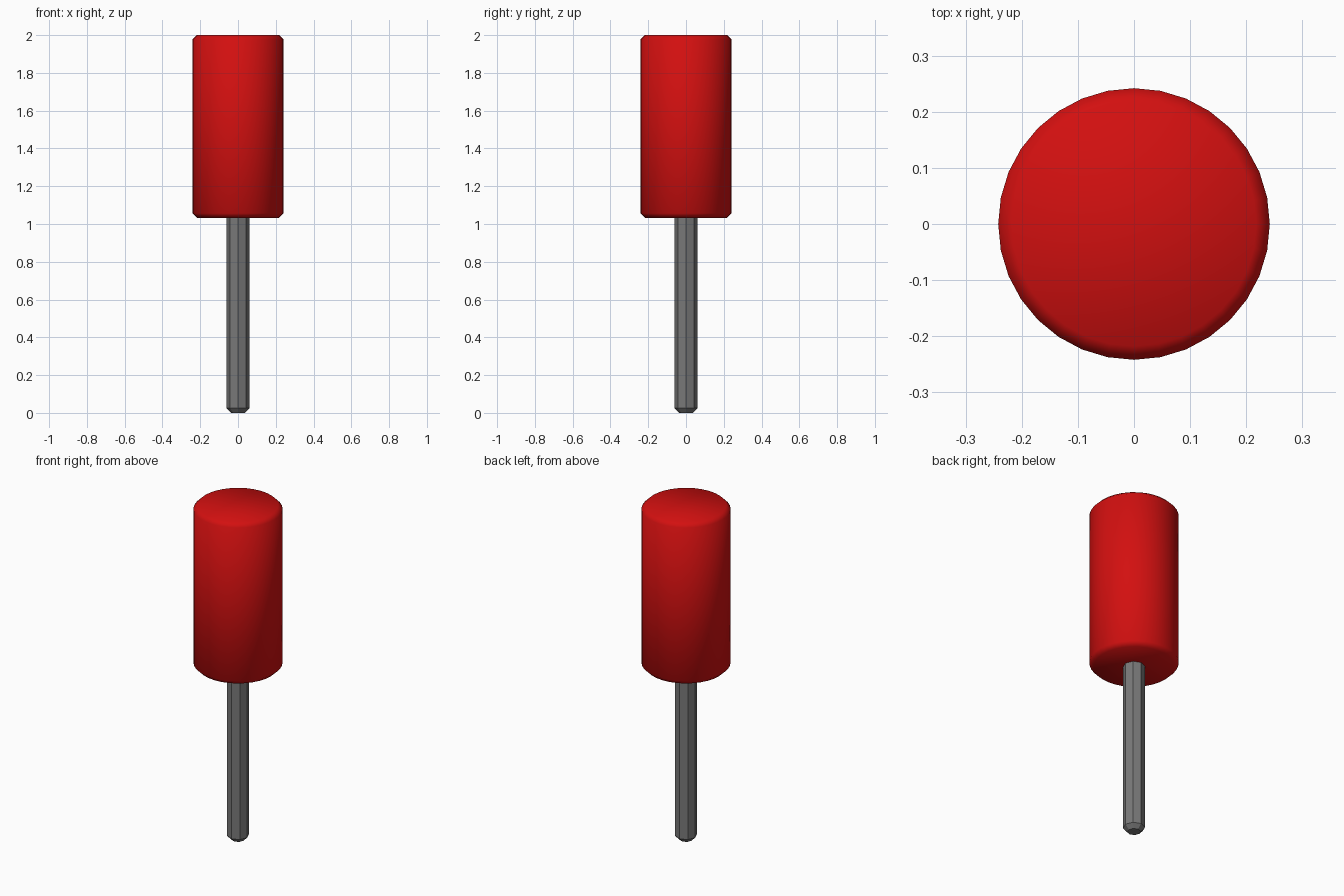
import bpy, bmesh, math

if "Cube" in bpy.data.objects:
    bpy.data.objects.remove(bpy.data.objects["Cube"])

def material(name, rgb):
    m = bpy.data.materials.new(name)
    m.diffuse_color = (*rgb, 1.0)
    m.use_nodes = True
    m.node_tree.nodes["Principled BSDF"].inputs["Base Color"].default_value = m.diffuse_color
    return m

def turned(name, profile, sides, mat, smooth):
    """Closed solid of revolution from (radius, height) points, bottom to top."""
    bm = bmesh.new()
    rings = []
    for r, z in profile:
        rings.append([bm.verts.new((r * math.cos(2 * math.pi * i / sides),
                                    r * math.sin(2 * math.pi * i / sides), z))
                      for i in range(sides)])
    for a, b in zip(rings, rings[1:]):
        for i in range(sides):
            j = (i + 1) % sides
            bm.faces.new((a[i], a[j], b[j], b[i]))
    bm.faces.new(rings[0][::-1])
    bm.faces.new(rings[-1])
    for f in bm.faces:
        f.smooth = smooth
    me = bpy.data.meshes.new(name)
    bm.to_mesh(me)
    bm.free()
    me.materials.append(mat)
    ob = bpy.data.objects.new(name, me)
    bpy.context.collection.objects.link(ob)
    return ob

red = material("red", (0.65, 0.005, 0.005))
grey = material("grey", (0.19, 0.19, 0.19))

# Head: smooth cylinder with small chamfers
turned("head", [(0.218, 1.033), (0.242, 1.057), (0.242, 1.976), (0.218, 2.0)],
       32, red, True)

# Stick: eight-sided flat-faced rod, chamfered at the foot
turned("stick", [(0.036, 0.0), (0.06, 0.025), (0.06, 1.05)], 8, grey, False)
